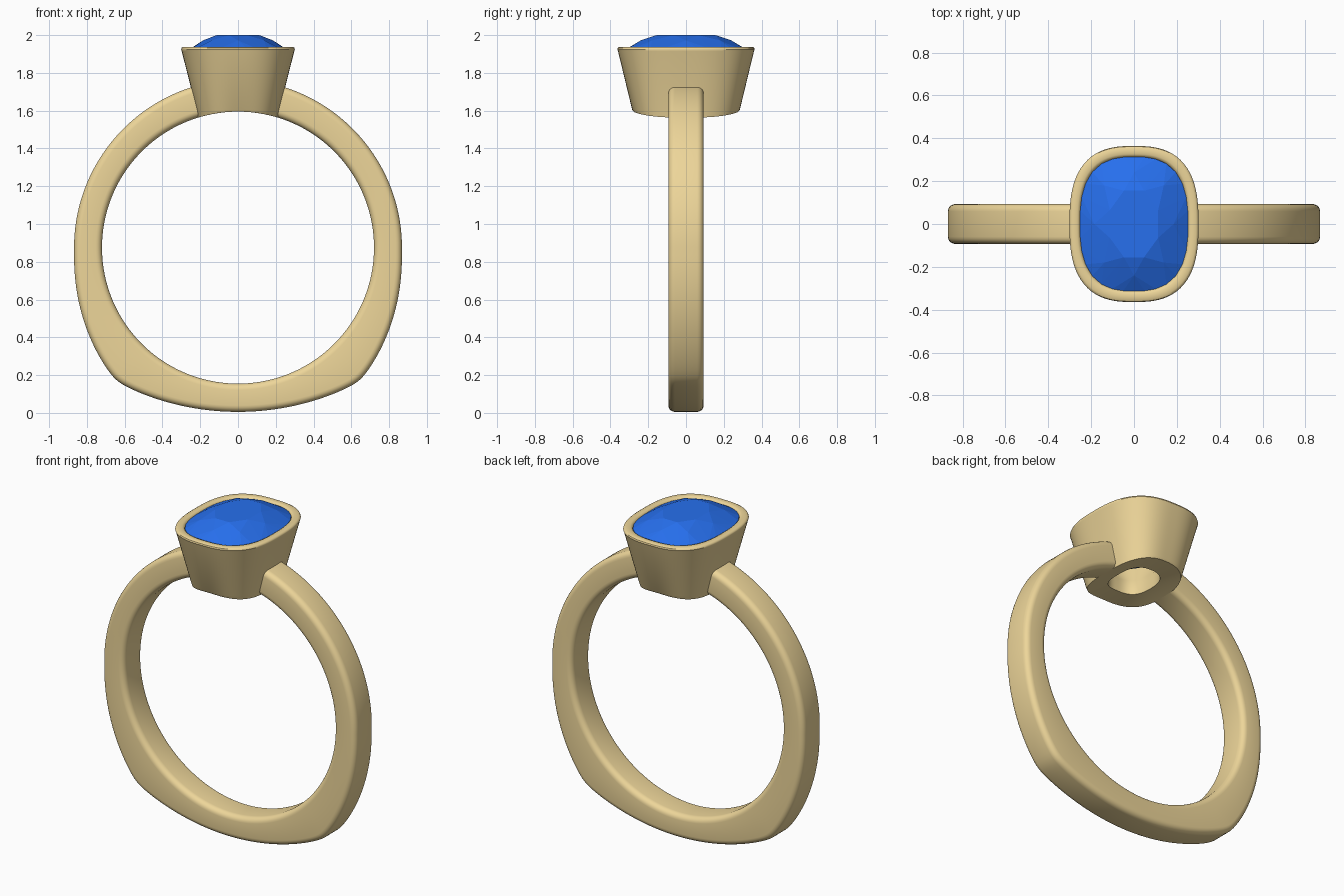
import bpy, bmesh
from math import sin, cos, pi, sqrt, radians, copysign

if "Cube" in bpy.data.objects:
    bpy.data.objects.remove(bpy.data.objects["Cube"])

CZ, R_IN = 0.875, 0.72          # finger hole centre height and radius


def material(name, color):
    m = bpy.data.materials.new(name)
    m.diffuse_color = color
    m.use_nodes = True
    m.node_tree.nodes["Principled BSDF"].inputs["Base Color"].default_value = m.diffuse_color
    return m


def finish(bm, name, mat, smooth=True):
    bmesh.ops.recalc_face_normals(bm, faces=bm.faces)
    me = bpy.data.meshes.new(name)
    bm.to_mesh(me)
    bm.free()
    ob = bpy.data.objects.new(name, me)
    bpy.context.collection.objects.link(ob)
    me.materials.append(mat)
    if smooth:
        bpy.ops.object.select_all(action='DESELECT')
        ob.select_set(True)
        bpy.context.view_layer.objects.active = ob
        bpy.ops.object.shade_smooth_by_angle(angle=radians(40))
    return ob


def bridge(bm, rings, closed):
    """Skin a list of vertex rings with quads."""
    n = len(rings[0])
    for i in range(len(rings) if closed else len(rings) - 1):
        a, b = rings[i], rings[(i + 1) % len(rings)]
        for j in range(n):
            k = (j + 1) % n
            bm.faces.new((a[j], a[k], b[k], b[j]))


def cushion(ax, ay, n, count, phase=0.0):
    """Superellipse outline of the stone and its setting."""
    pts = []
    for i in range(count):
        t = 2 * pi * (i + phase) / count
        c, s = cos(t), sin(t)
        d = (abs(c) ** n + abs(s) ** n) ** (-1 / n)
        pts.append((ax * c * d, ay * s * d))
    return pts


gold = material("gold", (0.85, 0.67, 0.32, 1))
blue = material("blue_stone", (0.02, 0.16, 0.85, 1))


# Band: rounded section swept round the finger hole, with a squared foot
def outer_radius(a):
    if a >= 0:
        return 0.868 + 0.016 * (a / 73) ** 2
    side = 0.868 + 0.10 * (-a / 50) ** 1.5
    c, h, s = 1.405 - CZ, 1.4, sin(radians(a))
    foot = c * s + sqrt(h * h - c * c * (1 - s * s))
    k = 0.02                                  # soften the corner
    return (side + foot - sqrt((side - foot) ** 2 + k * k)) / 2


def band_section(r0, r1, w=0.093, r=0.034):
    pts = []
    for cr, cy, start in ((r1 - r, w - r, 0), (r0 + r, w - r, 90),
                          (r0 + r, r - w, 180), (r1 - r, r - w, 270)):
        for i in range(6):
            t = radians(start + i * 18)
            pts.append((cr + r * cos(t), cy + r * sin(t)))
    return pts


bm = bmesh.new()
rings, steps, end = [], 220, 75.5
for i in range(steps + 1):
    a = end - (180 + 2 * end) * i / steps     # right end, under, to left end
    mirrored = a if a >= -90 else -180 - a
    t = radians(a)
    rings.append([bm.verts.new((q * cos(t), y, CZ + q * sin(t)))
                  for q, y in band_section(R_IN, outer_radius(mirrored))])
bridge(bm, rings, False)
bm.faces.new(rings[0])
bm.faces.new(rings[-1])
finish(bm, "band", gold)

# Bezel: tapered cushion cup, underside (z None) follows the finger hole
profile = [(0.12, 0.15, None), (0.165, 0.215, None), (0.212, 0.277, None),
           (0.22, 0.285, 1.605), (0.298, 0.36, 1.915), (0.301, 0.364, 1.925),
           (0.298, 0.361, 1.933), (0.29, 0.352, 1.938), (0.265, 0.326, 1.938),
           (0.255, 0.316, 1.933), (0.25, 0.311, 1.922), (0.25, 0.311, 1.88),
           (0.12, 0.15, 1.68)]
bm = bmesh.new()
rings = []
for ax, ay, z in profile:
    ring = []
    for x, y in cushion(ax, ay, 2.7, 96):
        zz = CZ + sqrt(R_IN ** 2 - x * x) if z is None else z
        ring.append(bm.verts.new((x, y, zz)))
    rings.append(ring)
bridge(bm, rings, True)
finish(bm, "bezel", gold)

# Stone: faceted cushion cut, hull of table, crown, girdle and pavilion rings
bm = bmesh.new()
for ax, ay, z, n, count, phase in (
        (0.12, 0.165, 2.0, 2.2, 8, 0.5), (0.185, 0.24, 1.972, 2.4, 8, 0),
        (0.252, 0.313, 1.928, 2.7, 32, 0), (0.252, 0.313, 1.905, 2.7, 32, 0),
        (0.16, 0.2, 1.775, 2.4, 8, 0.5)):
    for x, y in cushion(ax, ay, n, count, phase):
        bm.verts.new((x, y, z))
bm.verts.new((0, 0, 1.67))
bmesh.ops.convex_hull(bm, input=bm.verts)
finish(bm, "stone", blue, smooth=False)
